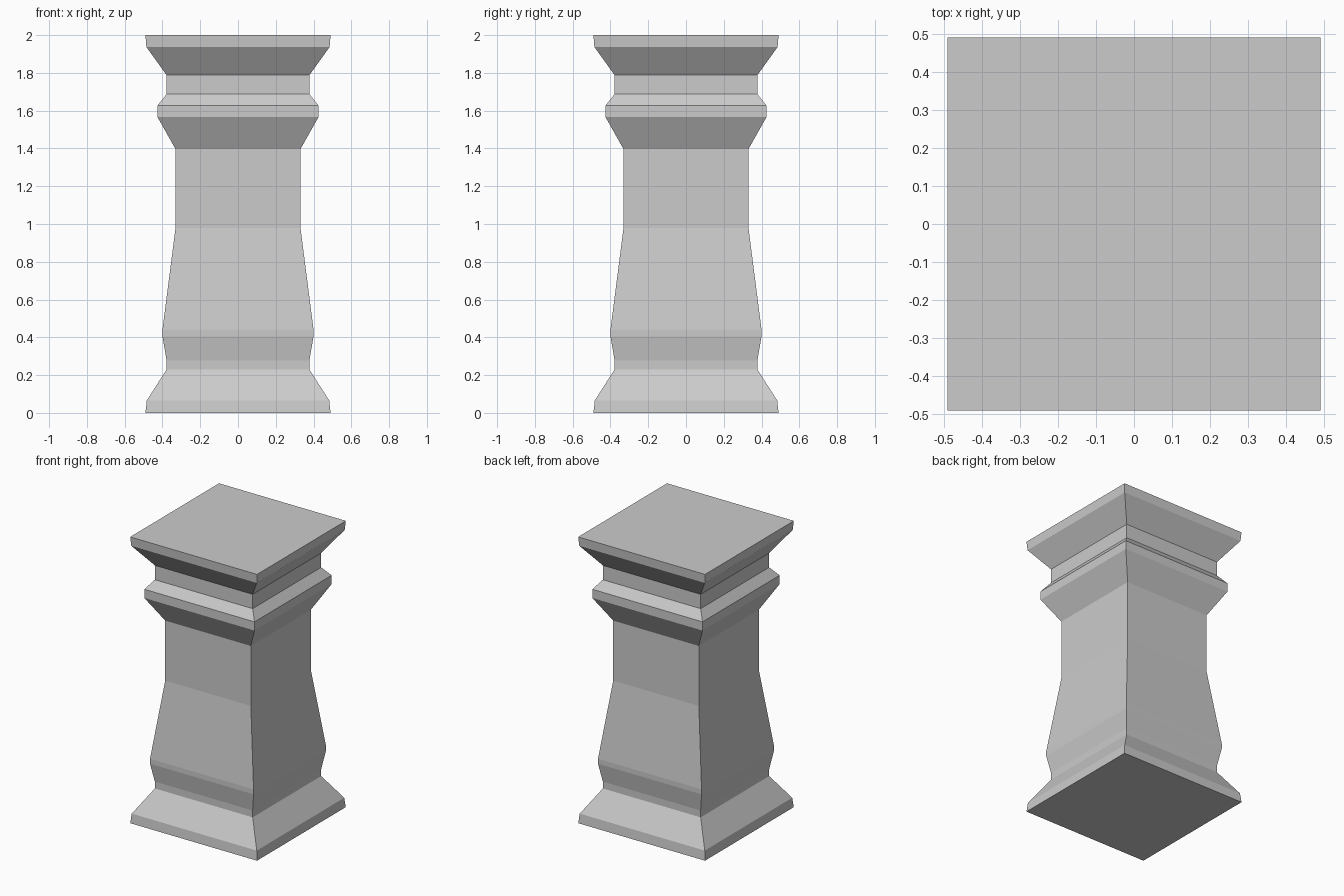
import bpy
import bmesh

cube = bpy.data.objects.get("Cube")
if cube:
    bpy.data.objects.remove(cube, do_unlink=True)

# Stone colour
stone = bpy.data.materials.new("grey_stone")
stone.use_nodes = True
colour = (0.6, 0.6, 0.6, 1)
stone.diffuse_color = colour
stone.node_tree.nodes["Principled BSDF"].inputs["Base Color"].default_value = colour


def square_section(name, profile, bottom=False, top=False):
    """Loft square rings through (half width, height) points."""
    bm = bmesh.new()
    rings = [[bm.verts.new((sx * r, sy * r, z))
              for sx, sy in ((-1, -1), (1, -1), (1, 1), (-1, 1))]
             for r, z in profile]
    for low, high in zip(rings, rings[1:]):
        for i in range(4):
            j = (i + 1) % 4
            bm.faces.new((low[i], low[j], high[j], high[i]))
    if bottom:
        bm.faces.new(rings[0][::-1])
    if top:
        bm.faces.new(rings[-1])
    mesh = bpy.data.meshes.new(name)
    bm.to_mesh(mesh)
    bm.free()
    mesh.materials.append(stone)
    obj = bpy.data.objects.new(name, mesh)
    bpy.context.collection.objects.link(obj)


# Sections meet edge to edge, leaving no hidden faces between them
square_section("plinth", [(0.49, 0), (0.483, 0.066), (0.378, 0.23), (0.378, 0.278)],
               bottom=True)
square_section("shaft", [(0.378, 0.278), (0.4, 0.405), (0.4, 0.44),
                         (0.331, 0.978), (0.331, 1.397)])
square_section("collar", [(0.331, 1.397), (0.426, 1.566), (0.426, 1.627), (0.378, 1.688)])
square_section("neck", [(0.378, 1.688), (0.378, 1.788)])
square_section("capital", [(0.378, 1.788), (0.485, 1.937), (0.49, 2)], top=True)
